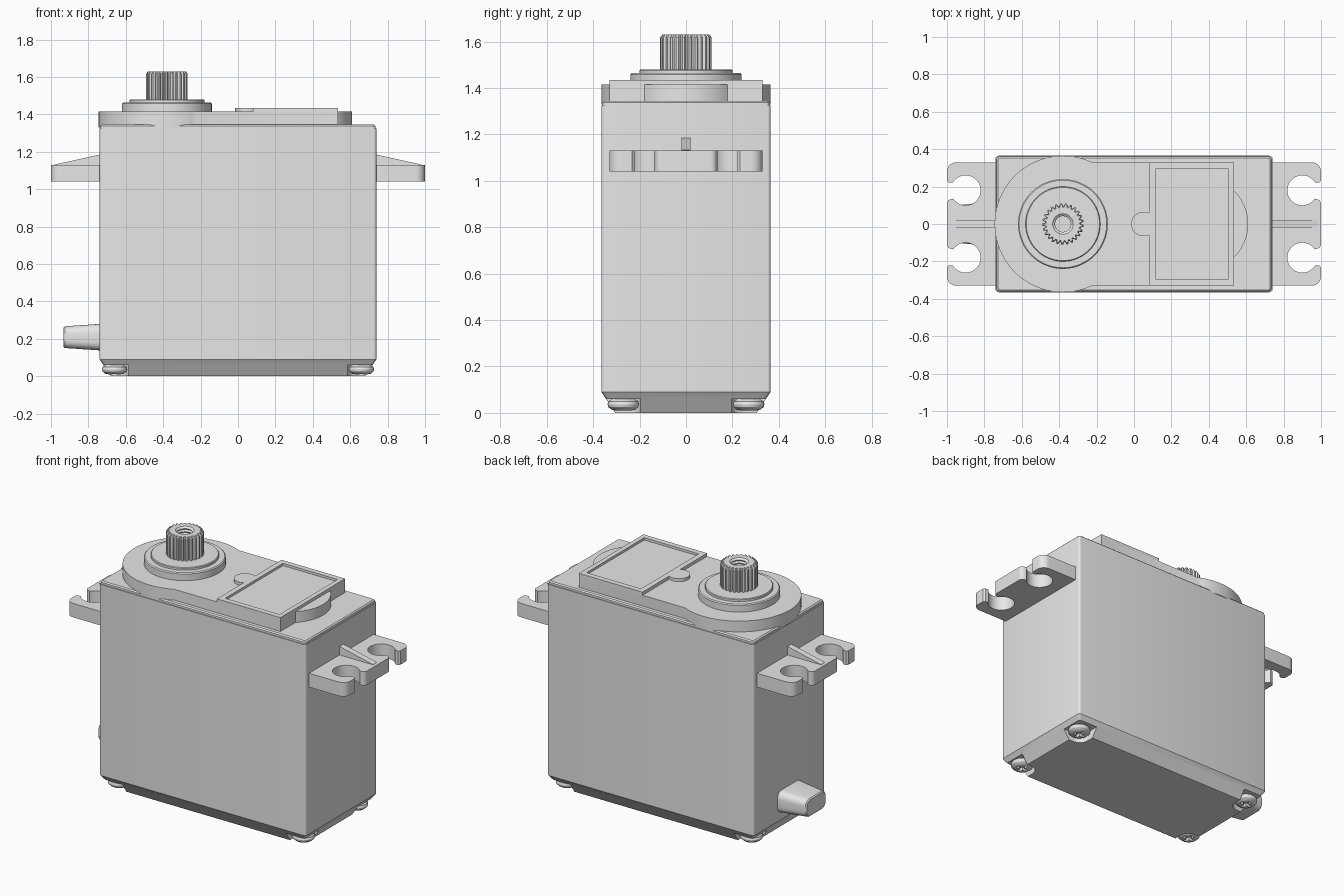
import bpy, bmesh, math
from math import sin, cos, radians, pi

cube = bpy.data.objects.get("Cube")
if cube:
    bpy.data.objects.remove(cube, do_unlink=True)

grey = bpy.data.materials.new("plain_grey")
grey.use_nodes = True
grey.diffuse_color = (0.8, 0.8, 0.8, 1)
grey.node_tree.nodes["Principled BSDF"].inputs["Base Color"].default_value = (0.8, 0.8, 0.8, 1)

SHAFT_X = -0.38


def arc(cx, cy, r, a0, a1, n):
    """Points along an arc, angles in degrees."""
    return [(cx + r * cos(radians(a0 + (a1 - a0) * i / n)),
             cy + r * sin(radians(a0 + (a1 - a0) * i / n))) for i in range(n + 1)]


def circle(r, n=64, cx=0, cy=0):
    return arc(cx, cy, r, 0, 360, n)[:-1]


def rounded_rect(hx, hy, r, n=4):
    pts = []
    for sx, sy, a in ((1, 1, 0), (-1, 1, 90), (-1, -1, 180), (1, -1, 270)):
        pts += arc(sx * (hx - r), sy * (hy - r), r, a, a + 90, n)
    return pts


def at_z(pts, z, dx=0, dy=0):
    return [(x + dx, y + dy, z) for x, y in pts]


def loft(name, rings):
    """Skin equal-length rings and cap both ends."""
    bm = bmesh.new()
    loops = [[bm.verts.new(p) for p in ring] for ring in rings]
    n = len(loops[0])
    for a, b in zip(loops, loops[1:]):
        for i in range(n):
            j = (i + 1) % n
            bm.faces.new((a[i], a[j], b[j], b[i]))
    bm.faces.new(loops[0][::-1])
    bm.faces.new(loops[-1])
    bmesh.ops.recalc_face_normals(bm, faces=bm.faces)
    mesh = bpy.data.meshes.new(name)
    bm.to_mesh(mesh)
    bm.free()
    ob = bpy.data.objects.new(name, mesh)
    bpy.context.collection.objects.link(ob)
    mesh.materials.append(grey)
    return ob


def prism(name, pts, z0, z1):
    return loft(name, [at_z(pts, z0), at_z(pts, z1)])


def activate(ob):
    bpy.ops.object.select_all(action='DESELECT')
    ob.select_set(True)
    bpy.context.view_layer.objects.active = ob


def cut(ob, cutter):
    activate(ob)
    mod = ob.modifiers.new("cut", 'BOOLEAN')
    mod.operation, mod.solver, mod.object = 'DIFFERENCE', 'EXACT', cutter
    bpy.ops.object.modifier_apply(modifier=mod.name)
    bpy.data.objects.remove(cutter, do_unlink=True)


def smooth(ob):
    activate(ob)
    bpy.ops.object.shade_smooth_by_angle(angle=radians(30))
    return ob


# Case with tapered foot
case = loft("case", [at_z(rounded_rect(hx, hy, 0.015), z) for hx, hy, z in
                     ((0.68, 0.305, 0), (0.74, 0.365, 0.09), (0.74, 0.365, 1.325))])

# Corner notches and cross-head screws
head = [(0.035, 0.01), (0.053, 0.015), (0.065, 0.026), (0.068, 0.037),
        (0.064, 0.05), (0.05, 0.058), (0.045, 0.065)]
plus = []
for k in range(4):
    c, s = cos(k * pi / 2), sin(k * pi / 2)
    plus += [(x * c - y * s, x * s + y * c)
             for x, y in ((0.011, -0.011), (0.038, -0.011), (0.038, 0.011))]
for sx, side in ((1, "left"), (-1, "right")):
    for sy, end in ((1, "back"), (-1, "front")):
        notch = prism("notch_cutter", [(x + sx * 0.785, y + sy * 0.397)
                      for x, y in rounded_rect(0.2, 0.2, 0.06)], -0.05, 0.06)
        cut(case, notch)
        screw = loft(f"screw_{end}_{side}",
                     [at_z(circle(r, 32), z, sx * 0.66, sy * 0.27) for r, z in head])
        cut(screw, loft("cross_cutter", [at_z(plus, z, sx * 0.66, sy * 0.27)
                                         for z in (-0.01, 0.032)]))
        smooth(screw)
smooth(case)

# Lid
smooth(loft("lid", [at_z(rounded_rect(hx, hy, 0.015), z) for hx, hy, z in
                    ((0.735, 0.36, 1.325), (0.735, 0.36, 1.338), (0.728, 0.353, 1.345))]))

# Gear housing: round end, straight neck, and shallow bulge at the far end
a = math.degrees(math.asin(0.33 / 0.365))
smooth(prism("gear_housing", arc(SHAFT_X, 0, 0.365, a, 360 - a, 64)
             + [(0.535, -0.33), (0.535, 0.33)], 1.33, 1.415))
smooth(prism("housing_bulge", [(0.5, -0.18)] + arc(0.36, 0, 0.25, -46, 46, 24)
             + [(0.5, 0.18)], 1.34, 1.415))

# Raised cover with tab and recessed panel
cover = prism("raised_cover", [(0.08, -0.33), (0.535, -0.33), (0.535, 0.33), (0.08, 0.33)]
              + arc(0.05, 0, 0.065, 62, 298, 24), 1.415, 1.435)
cut(cover, prism("panel_cutter", [(0.115, -0.295), (0.505, -0.295),
                                  (0.505, 0.295), (0.115, 0.295)], 1.42, 1.5))
smooth(cover)

# Bearing collar
smooth(loft("bearing_collar", [at_z(circle(r), z, SHAFT_X) for r, z in
            ((0.24, 1.41), (0.24, 1.458), (0.234, 1.464), (0.2, 1.464),
             (0.2, 1.476), (0.196, 1.48))]))

# Splined output shaft with a screw hole
TEETH = 25
spline = []
for i in range(TEETH):
    for f, r in ((0, 0.097), (0.25, 0.097), (0.45, 0.111), (0.8, 0.111)):
        t = 2 * pi * (i + f) / TEETH
        spline.append((r * cos(t), r * sin(t)))
rings = [at_z(spline, 1.475, SHAFT_X), at_z(spline, 1.618, SHAFT_X),
         at_z([(x * 0.92, y * 0.92) for x, y in spline], 1.63, SHAFT_X)]
hole = [(0.055, 1.63)]
for k in range(5):
    hole += [(0.042, 1.62 - k * 0.02), (0.05, 1.61 - k * 0.02)]
rings += [at_z(circle(r, TEETH * 4), z, SHAFT_X) for r, z in hole]
smooth(loft("output_shaft", rings))

# Mounting ears with open slots, and their stiffening ribs
half = ([(1.0, 0.1)] + arc(0.975, 0.108, 0.025, 0, 90, 4)
        + arc(0.9, 0.18, 0.08, -34, -329, 40)
        + [(0.99, 0.222), (1.0, 0.232)]
        + arc(0.95, 0.28, 0.05, 0, 90, 8) + [(0.72, 0.33)])
outline = half + [(x, -y) for x, y in reversed(half)]
for s, side in ((1, "left"), (-1, "right")):
    smooth(prism(f"mounting_ear_{side}", [(s * x, y) for x, y in outline], 1.04, 1.13))
    loft(f"ear_rib_{side}", [[(s * x, y, z) for x, z in
                              ((0.72, 1.12), (0.98, 1.12), (0.98, 1.132), (0.74, 1.185), (0.72, 1.185))]
                             for y in (-0.02, 0.02)])

# Cable strain relief
smooth(loft("cable_grommet", [[(x, y, 0.209 + z) for y, z in rounded_rect(hy, hz, r, 5)]
            for x, hy, hz, r in ((-0.72, 0.125, 0.072, 0.045), (-0.925, 0.102, 0.058, 0.04),
                                 (-0.932, 0.096, 0.052, 0.036))]))
